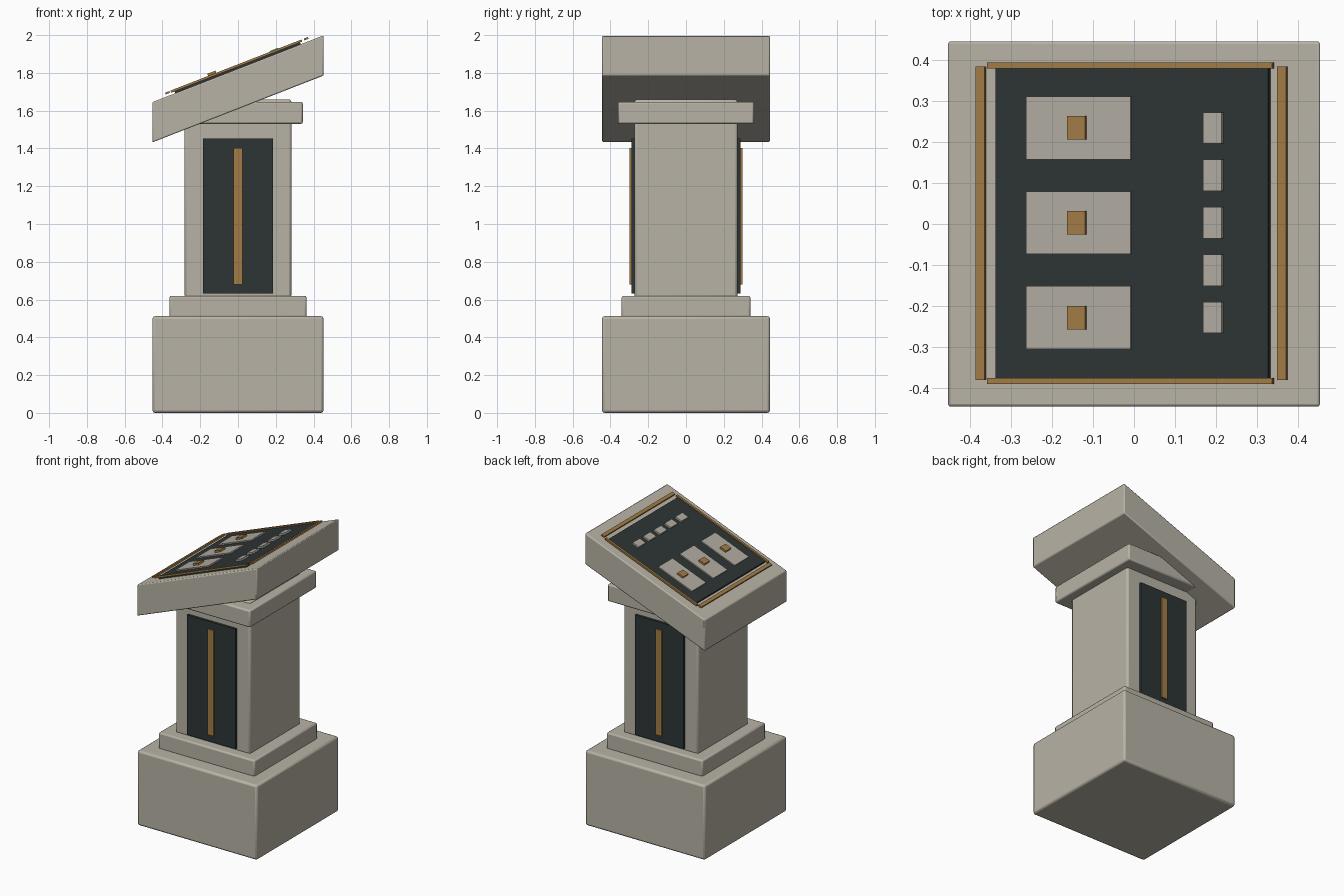
import bpy, bmesh, math
from mathutils import Matrix, Vector

cube = bpy.data.objects.get("Cube")
if cube:
    bpy.data.objects.remove(cube, do_unlink=True)


def material(name, rgb):
    m = bpy.data.materials.new(name)
    m.use_nodes = True
    m.diffuse_color = (*rgb, 1)
    m.node_tree.nodes["Principled BSDF"].inputs["Base Color"].default_value = (*rgb, 1)
    return m


stone = material("warm stone", (0.48, 0.45, 0.38))
key_grey = material("key grey", (0.44, 0.41, 0.36))
slate = material("dark slate", (0.026, 0.035, 0.035))
brass = material("brass", (0.36, 0.20, 0.06))

SLOPE = 0.39                      # rise of the desk per unit of x
DESK_MID = 1.822                  # height of the desk surface at x = 0
TILT = Matrix.Rotation(-math.atan(SLOPE), 4, "Y")


def box(name, mat, lo, hi, bevel=0.0, segments=2, matrix=None, shear=0.0):
    """Box between two corners, optionally sheared along x, placed and bevelled."""
    lo, hi = Vector(lo), Vector(hi)
    bm = bmesh.new()
    bmesh.ops.create_cube(bm, size=1)
    for v in bm.verts:
        v.co = Vector(a * b for a, b in zip(v.co, hi - lo)) + (lo + hi) / 2
        v.co.z += shear * v.co.x
    mesh = bpy.data.meshes.new(name)
    bm.to_mesh(mesh)
    bm.free()
    mesh.materials.append(mat)
    obj = bpy.data.objects.new(name, mesh)
    bpy.context.collection.objects.link(obj)
    if matrix:
        obj.matrix_world = matrix
    if bevel:
        mod = obj.modifiers.new("Bevel", "BEVEL")
        mod.width, mod.segments = bevel, segments
        mod.limit_method = "ANGLE"
        bpy.ops.object.select_all(action="DESELECT")
        obj.select_set(True)
        bpy.context.view_layer.objects.active = obj
        bpy.ops.object.shade_smooth_by_angle(angle=math.radians(50))
    return obj


def block(name, half_x, half_y, z0, z1, bevel):
    """Stone block centred on the axis."""
    return box(name, stone, (-half_x, -half_y, z0), (half_x, half_y, z1), bevel)


def on_desk(name, mat, x, y, width, depth, low, high):
    """Plate lying on the sloped desk; low and high are measured off its surface."""
    place = Matrix.Translation((x, y, DESK_MID + SLOPE * x)) @ TILT
    length = width * math.sqrt(1 + SLOPE ** 2)
    return box(name, mat, (-length / 2, -depth / 2, low), (length / 2, depth / 2, high),
               matrix=place)


# Pedestal
block("base", 0.453, 0.445, 0.0, 0.512, 0.014)
block("plinth", 0.363, 0.341, 0.505, 0.62, 0.01)
block("column", 0.283, 0.273, 0.61, 1.66, 0.014)
block("cap", 0.343, 0.36, 1.53, 1.647, 0.01)

# Inlaid panels on the front and back of the column
for side, label in ((-1, "front"), (1, "back")):
    for part, mat, half, z0, z1, out in (("panel", slate, 0.184, 0.632, 1.452, 0.289),
                                         ("strip", brass, 0.023, 0.68, 1.402, 0.299)):
        y0, y1 = sorted((side * 0.265, side * out))
        box(f"{label}_{part}", mat, (-half, y0, z0), (half, y1, z1))

# Sloped desk with upright ends
box("desk", stone, (-0.453, -0.445, DESK_MID - 0.213), (0.453, 0.445, DESK_MID),
    0.007, shear=SLOPE)

# Control panel and its brass border
on_desk("control_panel", slate, 0, 0, 0.664, 0.76, -0.005, 0.014)
for side in (-1, 1):
    on_desk("border_end", brass, side * 0.367, 0.002, 0.022, 0.764, 0.012, 0.022)
    on_desk("border_side", brass, -0.003, side * 0.384 + 0.002, 0.694, 0.015, 0.01, 0.022)

# Large pads with brass buttons
for row in (-1, 0, 1):
    y = 0.003 + row * 0.231
    on_desk("pad", key_grey, -0.128, y, 0.254, 0.153, 0.01, 0.022)
    on_desk("pad_button", brass, -0.129, y, 0.043, 0.057, 0.018, 0.034)

# Column of small keys
for row in range(-2, 3):
    on_desk("small_key", key_grey, 0.2, 0.003 + row * 0.1155, 0.046, 0.076, 0.01, 0.026)
